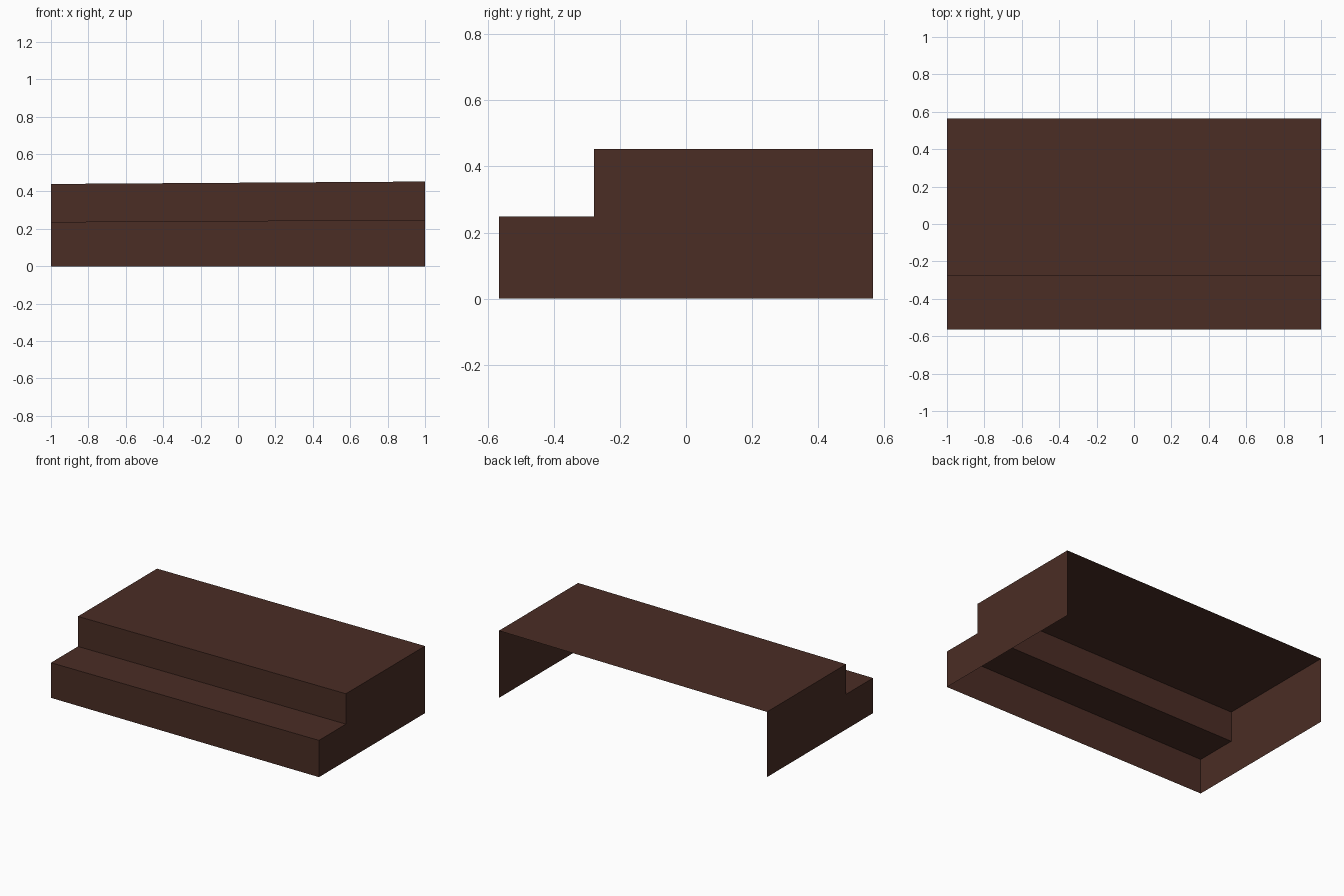
import bpy
import bmesh

# Remove the default cube
cube = bpy.data.objects.get("Cube")
if cube:
    bpy.data.objects.remove(cube, do_unlink=True)

# Dark brown material
brown = bpy.data.materials.new("dark_brown")
brown.use_nodes = True
color = (0.069, 0.026, 0.018, 1)
brown.diffuse_color = color
brown.node_tree.nodes["Principled BSDF"].inputs["Base Color"].default_value = color

HALF_X, FRONT, RISER, BACK = 1.0, -0.565, -0.278, 0.565


def side_loop(bm, x, step, top):
    """Stepped side outline at one end, from front foot to back foot."""
    outline = [(FRONT, 0), (FRONT, step), (RISER, step),
               (RISER, top), (BACK, top), (BACK, 0)]
    return [bm.verts.new((x, y, z)) for y, z in outline]


# Thin stepped shell, open underneath and behind, slightly higher at +x
bm = bmesh.new()
low_end = side_loop(bm, -HALF_X, 0.237, 0.44)
high_end = side_loop(bm, HALF_X, 0.248, 0.453)

# Side panels
bm.faces.new(list(reversed(low_end)))
bm.faces.new(high_end)
for f in bm.faces:
    f.normal_update()
    if f.normal.x * f.verts[0].co.x < 0:
        f.normal_flip()

# Front, tread, riser and top panels
for i in range(4):
    bm.faces.new((low_end[i], high_end[i], high_end[i + 1], low_end[i + 1]))

mesh = bpy.data.meshes.new("stepped_shell")
bm.to_mesh(mesh)
bm.free()
mesh.materials.append(brown)
shell = bpy.data.objects.new("stepped_shell", mesh)
bpy.context.collection.objects.link(shell)
